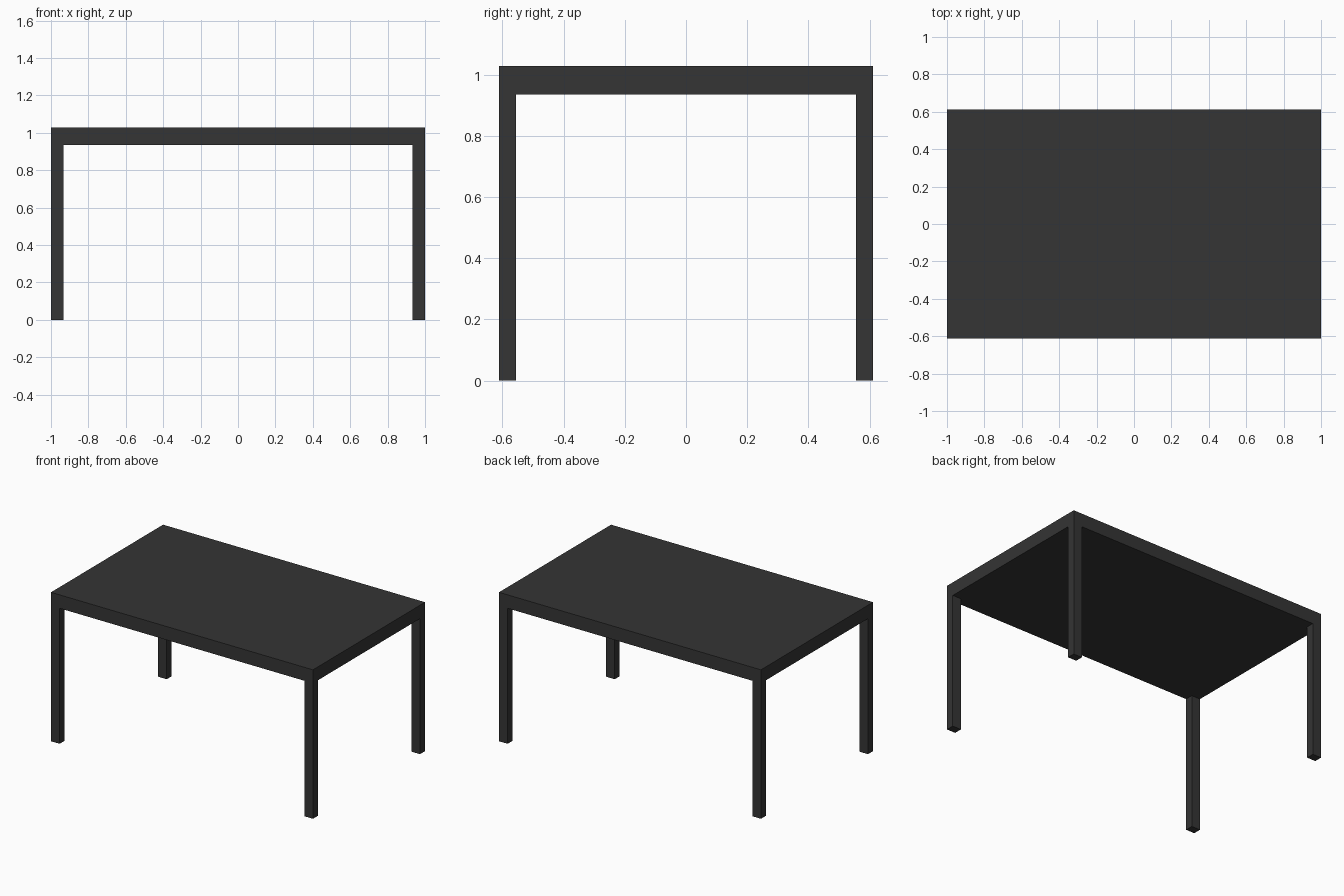
import bpy

if "Cube" in bpy.data.objects:
    bpy.data.objects.remove(bpy.data.objects["Cube"])

HALF_X, HALF_Y = 1.0, 0.611
UNDERSIDE, HEIGHT = 0.935, 1.028
LEG_X, LEG_Y = 0.066, 0.055

dark = bpy.data.materials.new("dark_finish")
dark.diffuse_color = (0.035, 0.035, 0.035, 1)
dark.use_nodes = True
dark.node_tree.nodes["Principled BSDF"].inputs["Base Color"].default_value = dark.diffuse_color


def box(name, low, high):
    """Axis-aligned box between two opposite corners."""
    bpy.ops.mesh.primitive_cube_add(size=1, location=[(a + b) / 2 for a, b in zip(low, high)])
    ob = bpy.context.object
    ob.name = name
    ob.scale = [b - a for a, b in zip(low, high)]
    bpy.ops.object.transform_apply(location=False, rotation=False, scale=True)
    ob.data.materials.append(dark)
    return ob


# Thick solid top
box("table_top", (-HALF_X, -HALF_Y, UNDERSIDE), (HALF_X, HALF_Y, HEIGHT))

# Four corner legs, flush with the edges of the top
for side, sx in (("left", -1), ("right", 1)):
    for end, sy in (("front", -1), ("back", 1)):
        cx = sx * (HALF_X - LEG_X / 2)
        cy = sy * (HALF_Y - LEG_Y / 2)
        box(f"{end}_{side}_leg",
            (cx - LEG_X / 2, cy - LEG_Y / 2, 0),
            (cx + LEG_X / 2, cy + LEG_Y / 2, UNDERSIDE))
